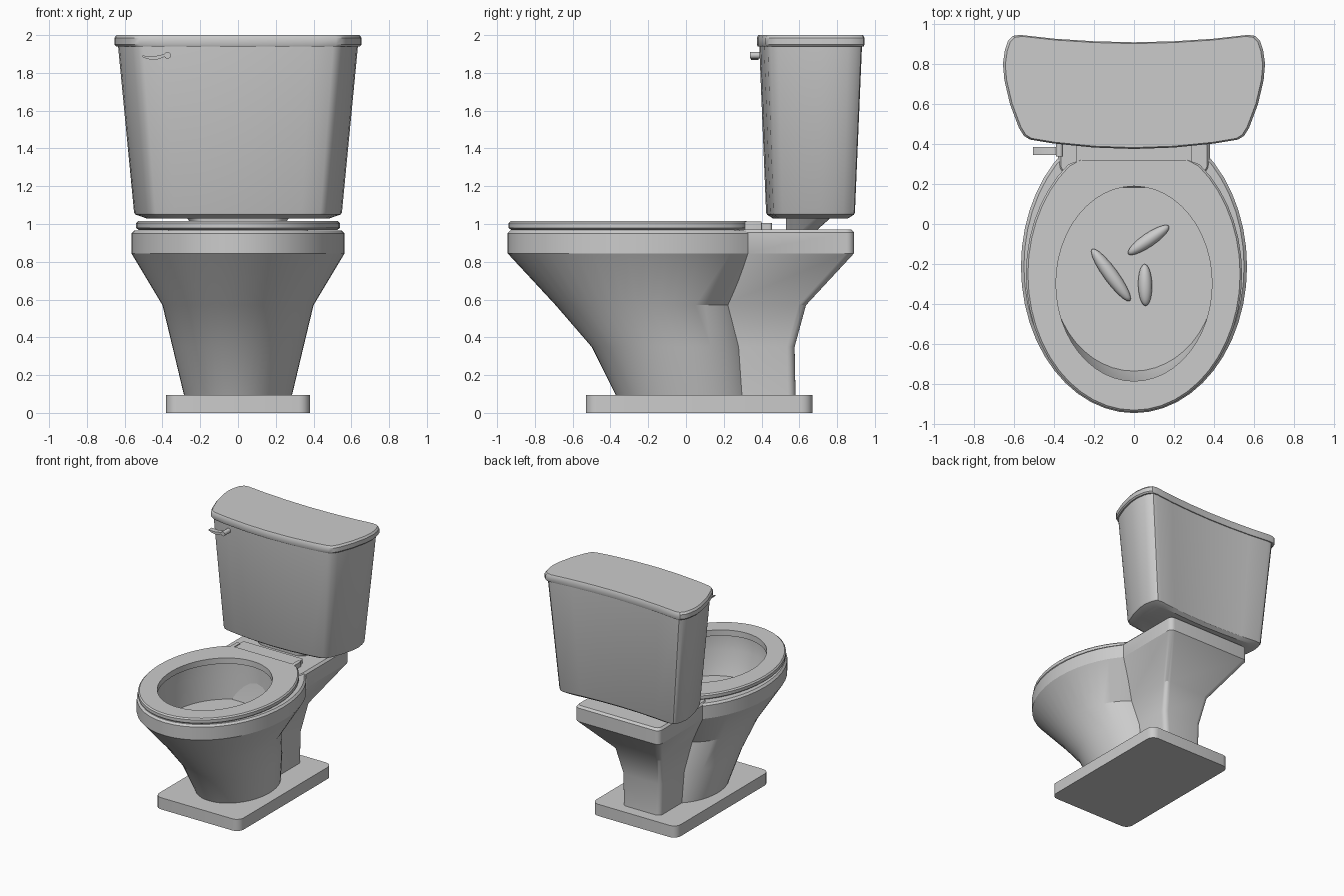
import bpy, bmesh, math
from mathutils import Vector

old = bpy.data.objects.get("Cube")
if old:
    bpy.data.objects.remove(old, do_unlink=True)

porcelain = bpy.data.materials.new("grey_porcelain")
porcelain.use_nodes = True
GREY = (0.6, 0.6, 0.6, 1)
porcelain.diffuse_color = GREY
porcelain.node_tree.nodes["Principled BSDF"].inputs["Base Color"].default_value = GREY


def finish(name, bm, angle=30):
    bmesh.ops.recalc_face_normals(bm, faces=bm.faces)
    mesh = bpy.data.meshes.new(name)
    bm.to_mesh(mesh)
    bm.free()
    mesh.materials.append(porcelain)
    ob = bpy.data.objects.new(name, mesh)
    bpy.context.collection.objects.link(ob)
    bpy.ops.object.select_all(action='DESELECT')
    ob.select_set(True)
    bpy.context.view_layer.objects.active = ob
    bpy.ops.object.shade_smooth_by_angle(angle=math.radians(angle))
    return ob


def loft(name, rings, closed=False):
    """Skin a list of equal-length rings, capped or joined end to start."""
    bm = bmesh.new()
    loops = [[bm.verts.new(p) for p in ring] for ring in rings]
    pairs = list(zip(loops, loops[1:]))
    if closed:
        pairs.append((loops[-1], loops[0]))
    else:
        bm.faces.new(loops[0])
        bm.faces.new(loops[-1])
    for a, b in pairs:
        for i in range(len(a)):
            j = (i + 1) % len(a)
            bm.faces.new((a[i], a[j], b[j], b[i]))
    return finish(name, bm)


def ellipse(z, cy, a, b, back=9, n=48):
    ts = [math.tau * i / n for i in range(n)]
    return [(a * math.cos(t), min(cy + b * math.sin(t), back), z) for t in ts]


def rounded(z, hw, y0, y1, r, n=5):
    """Rounded rectangle ring, symmetric in x."""
    pts = []
    corners = ((hw - r, y1 - r), (r - hw, y1 - r), (r - hw, y0 + r), (hw - r, y0 + r))
    for k, (cx, cy) in enumerate(corners):
        for i in range(n + 1):
            t = math.pi / 2 * (k + i / n)
            pts.append((cx + r * math.cos(t), cy + r * math.sin(t), z))
    return pts


# Floor plate
loft("floor_plate", [rounded(z, 0.38, -0.53, 0.67, 0.06) for z in (0, 0.095)])

# Bowl: outside going up, then inside going down to the water level
loft("bowl", [ellipse(*s) for s in (
    (0.09, 0, 0.285, 0.37), (0.35, -0.08, 0.347, 0.42), (0.57, -0.197, 0.4, 0.493),
    (0.845, -0.212, 0.565, 0.733), (0.95, -0.212, 0.565, 0.733),
    (0.965, -0.212, 0.55, 0.718), (0.965, -0.28, 0.43, 0.52),
    (0.85, -0.28, 0.43, 0.52), (0.66, -0.25, 0.41, 0.485))])

# Rear pedestal that carries the tank
loft("rear_pedestal", [rounded(*s) for s in (
    (0.09, 0.17, 0.1, 0.58, 0.04), (0.35, 0.18, 0.1, 0.575, 0.04),
    (0.57, 0.21, 0.15, 0.635, 0.04), (0.845, 0.38, 0.25, 0.89, 0.04),
    (0.955, 0.38, 0.25, 0.89, 0.04), (0.972, 0.365, 0.26, 0.875, 0.035))])

# Seat ring with a straight back edge, and its hinge
outer = [ellipse(z, -0.25, a, a + 0.15, 0.32) for z, a in
         ((0.968, 0.525), (0.98, 0.54), (1.005, 0.54), (1.015, 0.53))]
inner = [ellipse(z, -0.298, 0.39, 0.487) for z in (1.015, 0.968)]
loft("seat", outer + inner, closed=True)
loft("seat_hinge", [rounded(z, 0.27, 0.3, 0.455, 0.015) for z in (0.968, 1.005)])
for side, x in (("left", 0.275), ("right", -0.275)):
    post = [[(x + px, y, z) for px, y, z in rounded(z, 0.015, 0.31, 0.4, 0.005)]
            for z in (0.968, 1.012)]
    loft(side + "_hinge_post", post)

# Spud joining pedestal and tank, leaning backwards
loft("tank_spud", [rounded(z, hw, 0.53, y1, 0.08) for z, hw, y1 in
                   ((0.965, 0.22, 0.69), (1.045, 0.28, 0.78))])

# Tank plan: bowed front, bulging sides, hollow back
half = [(0.0, .375), (.2, .382), (.4, .402), (.52, .422), (.55, .44), (.575, .48),
        (.62, .6), (.648, .72), (.655, .8), (.645, .87), (.63, .915), (.605, .94),
        (.57, .945), (.4, .926), (.2, .913), (0.0, .908)]
plan = half + [(-x, y) for x, y in half[-2:0:-1]]


def tank_ring(z, sx, sy):
    return [(x * sx, 0.655 + (y - 0.655) * sy, z) for x, y in plan]


loft("tank", [tank_ring(*s) for s in
              ((1.03, 0.74, 0.7), (1.05, 0.83, 0.81), (1.06, 0.84, 0.825), (1.945, 0.97, 0.955))])
loft("tank_lid", [tank_ring(*s) for s in
                  ((1.94, 0.985, 0.985), (1.95, 1, 1), (1.985, 1, 1), (2.0, 0.982, 0.975))])

# Flush lever: a wavy tapering bar with a round pivot
n = 12
top, bottom = [], []
for i in range(n + 1):
    u = i / n
    x = -0.505 + 0.14 * u
    z = 1.888 - 0.012 * math.sin(u * math.pi * 1.2) + 0.006 * u
    w = 0.004 + 0.006 * math.sin(u * math.pi)
    top.append((x, z + w))
    bottom.append((x, z - w))
outline = top + bottom[::-1]
loft("flush_lever", [[(x, y, z) for x, z in outline] for y in (0.345, 0.385)])
knob = [(-0.373 + 0.018 * math.cos(t), 1.893 + 0.018 * math.sin(t))
        for t in (math.tau * i / 20 for i in range(20))]
loft("lever_pivot", [[(x, y, z) for x, z in knob] for y in (0.338, 0.43)])

# Three slim lumps lying at the bottom of the bowl
for i, (a, b, r) in enumerate((((-0.21, -0.125), (-0.02, -0.385), 0.036),
                               ((-0.03, -0.15), (0.175, -0.01), 0.034),
                               ((0.053, -0.2), (0.058, -0.41), 0.035))):
    d = Vector(b) - Vector(a)
    mid = (Vector(a) + Vector(b)) / 2
    bm = bmesh.new()
    bmesh.ops.create_uvsphere(bm, u_segments=20, v_segments=12, radius=1)
    bmesh.ops.scale(bm, vec=(d.length / 2, r, r), verts=bm.verts)
    ob = finish("bowl_lump_%d" % (i + 1), bm, 60)
    ob.location = (mid.x, mid.y, 0.67)
    ob.rotation_euler.z = math.atan2(d.y, d.x)
